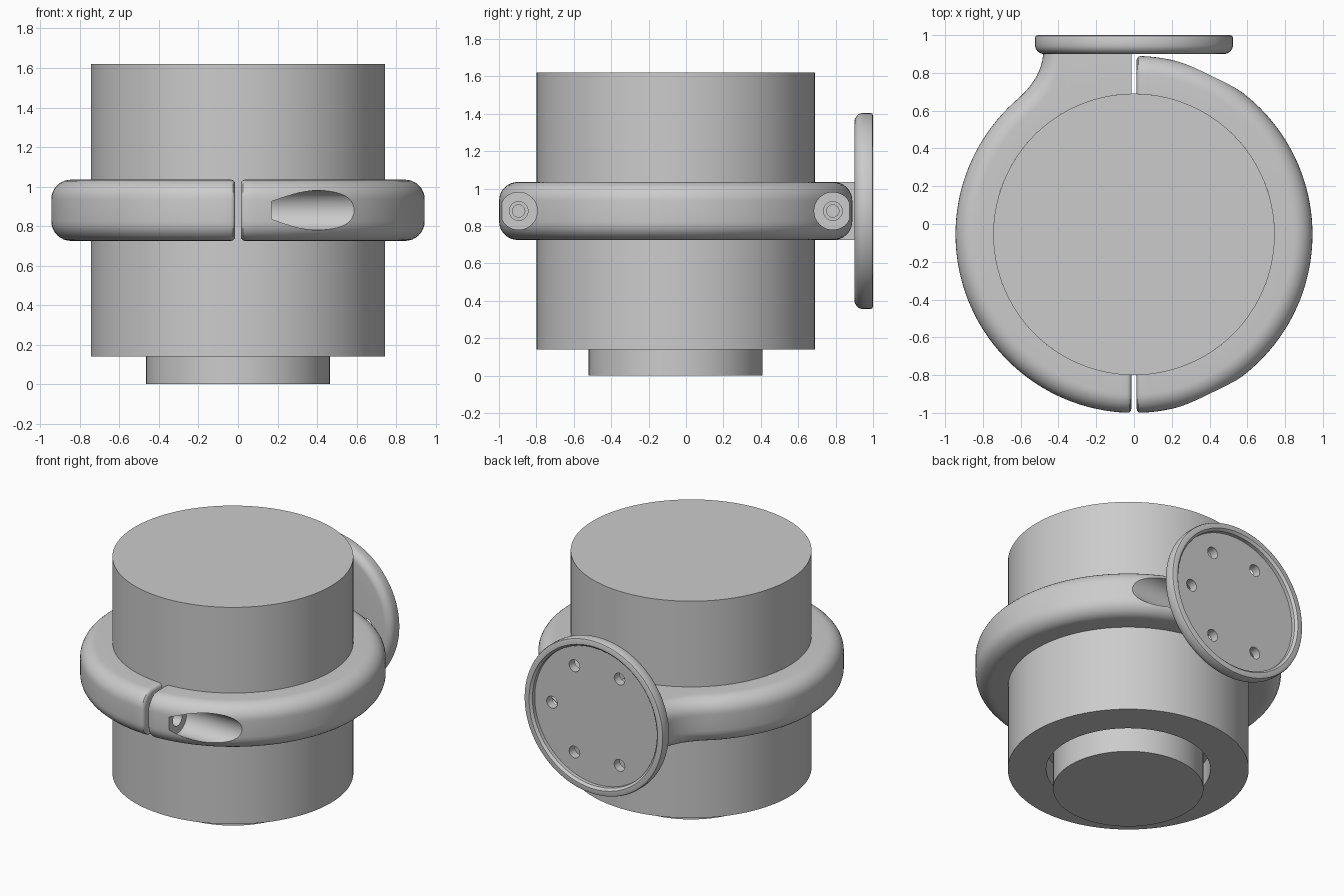
import bpy, bmesh
from math import sin, cos, pi, radians, sqrt, hypot
from mathutils import Matrix, Vector

if "Cube" in bpy.data.objects:
    bpy.data.objects.remove(bpy.data.objects["Cube"])

YC, ZC = -0.055, 0.88            # cylinder axis y, clamp mid height
RO, RI, HALF = 0.945, 0.745, 0.155
GAP, EDGE, ROUND = 0.014, 0.022, 0.1


def finish(name, bm, angle=35):
    bmesh.ops.remove_doubles(bm, verts=bm.verts, dist=1e-5)
    bmesh.ops.recalc_face_normals(bm, faces=bm.faces)
    me = bpy.data.meshes.new(name)
    bm.to_mesh(me)
    bm.free()
    ob = bpy.data.objects.new(name, me)
    bpy.context.collection.objects.link(ob)
    return ob


def smooth(ob, angle=32):
    bpy.ops.object.select_all(action='DESELECT')
    ob.select_set(True)
    bpy.context.view_layer.objects.active = ob
    bpy.ops.object.shade_smooth_by_angle(angle=radians(angle))


def revolve(name, profile, matrix, n=96):
    """Turn an (r, z) profile round z, then place it."""
    bm = bmesh.new()
    rings = [[bm.verts.new((r * cos(2 * pi * i / n), r * sin(2 * pi * i / n), z))
              for i in range(n)] for r, z in profile if r > 0]
    for a, b in zip(rings, rings[1:]):
        for i in range(n):
            j = (i + 1) % n
            bm.faces.new((a[i], a[j], b[j], b[i]))
    bm.faces.new(rings[0])
    bm.faces.new(rings[-1])
    bm.transform(matrix)
    return finish(name, bm)


def rod(axis, start, length, r):
    turn = Matrix.Rotation(pi / 2, 4, 'Y') if axis == 'X' else Matrix.Rotation(-pi / 2, 4, 'X')
    return revolve("cutter", [(r, 0), (r, length)], Matrix.Translation(start) @ turn, 40)


def cut(ob, cutters):
    bpy.context.view_layer.objects.active = ob
    for c in cutters:
        m = ob.modifiers.new("cut", 'BOOLEAN')
        m.operation, m.solver, m.object = 'DIFFERENCE', 'EXACT', c
        bpy.ops.object.modifier_apply(modifier=m.name)
        bpy.data.objects.remove(c)


def on_ring(a):
    d = Vector((cos(a), sin(a)))
    return (d * RO, d * RI, -d, ROUND, 0)


def split_end(sign):
    """Stations with a small rounded edge at the split face."""
    out = []
    for b in (0, 30, 60, 90):
        x = GAP + EDGE * (1 - cos(radians(b)))
        o = Vector((x, sign * sqrt(RO**2 - x**2)))
        i = Vector((x, sign * sqrt(RI**2 - x**2)))
        out.append((o, i, Vector((0, -sign)), ROUND - EDGE * (1 - sin(radians(b))) * 0.5,
                    EDGE * (1 - sin(radians(b)))))
    return out if sign < 0 else out[::-1]


def clamp(name, stations, flip):
    """Loft the rounded section through (outer, inner, normal, radius, inset)."""
    bm = bmesh.new()
    loops = []
    for o, i, n, r, d in stations:
        h = HALF - d
        low = []
        for k in range(9):
            a = k * pi / 16
            low.append((o + n * (d + r * (1 - sin(a))), -h + r * (1 - cos(a))))
        sec = [(i, -h)] + low + [(p, -z) for p, z in reversed(low)] + [(i, h)]
        loops.append([bm.verts.new((flip * p.x, p.y + YC, z + ZC)) for p, z in sec])
    for a, b in zip(loops, loops[1:]):
        for k in range(len(a)):
            j = (k + 1) % len(a)
            bm.faces.new((a[k], a[j], b[j], b[k]))
    bm.faces.new(loops[0])
    bm.faces.new(loops[-1])
    return finish(name, bm)


# main cylinder with recessed lower post
body = revolve("main_cylinder",
               [(0.465, 0), (0.465, 0.3), (0.508, 0.3), (0.508, 0.14), (RI, 0.14), (RI, 1.62)],
               Matrix.Translation((0, YC, 0)), 128)
smooth(body)

# right clamp half with bolt pockets and clearance holes
right = clamp("clamp_right", split_end(-1)
              + [on_ring(radians(-85 + 2.5 * k)) for k in range(69)] + split_end(1), 1)
cut(right, [rod('X', (0.17, YC + s * 0.84, ZC), 1.0, 0.1) for s in (-1, 1)]
    + [rod('X', (-0.1, YC + s * 0.84, ZC), 0.35, 0.05) for s in (-1, 1)])
smooth(right)

# left clamp half, flowing into the neck behind
st = split_end(-1) + [on_ring(radians(-85 + 2.5 * k)) for k in range(54)]
a0 = radians(49)
yend = 0.92 - YC
p0 = Vector((RO * cos(a0), RO * sin(a0)))
p1 = Vector((0.48, p0.y + (p0.x - 0.48) * cos(a0) / sin(a0)))
p2 = Vector((0.48, yend))
for k in range(11):
    t = k / 10
    p = p0 * (1 - t)**2 + p1 * 2 * t * (1 - t) + p2 * t * t
    tan = ((p1 - p0) * (1 - t) + (p2 - p1) * t).normalized()
    ia = radians(49 + 10 * t)
    st.append((p, Vector((cos(ia), sin(ia))) * RI, Vector((-tan.y, tan.x)), ROUND, 0))
for x in (0.36, 0.27, 0.18, 0.09, GAP):
    st.append((Vector((x, yend)), Vector((x, sqrt(RI**2 - x * x))), Vector((0, -1)), 0.002, 0))
left = clamp("clamp_left", st, -1)
cut(left, [rod('X', (-0.3, YC + s * 0.84, ZC), 0.4, 0.033) for s in (-1, 1)])
smooth(left)

# round mounting plate with raised rim and five screw holes
arc = [(0.475 + 0.05 * sin(k * pi / 16), 0.95 - 0.05 * cos(k * pi / 16)) for k in range(9)]
plate = revolve("mounting_plate",
                arc + [(0.525, 0.985), (0.521, 0.996), (0.51, 1.0), (0.485, 1.0),
                       (0.47, 0.985), (0.47, 0.96)],
                Matrix.Translation((0, 0, ZC)) @ Matrix.Rotation(-pi / 2, 4, 'X'))
cut(plate, [rod('Y', (0.34 * cos(a), 0.8, ZC + 0.34 * sin(a)), 0.4, 0.04)
            for a in (radians(60 * k) for k in (0, 1, 2, 4, 5))])
smooth(plate)
